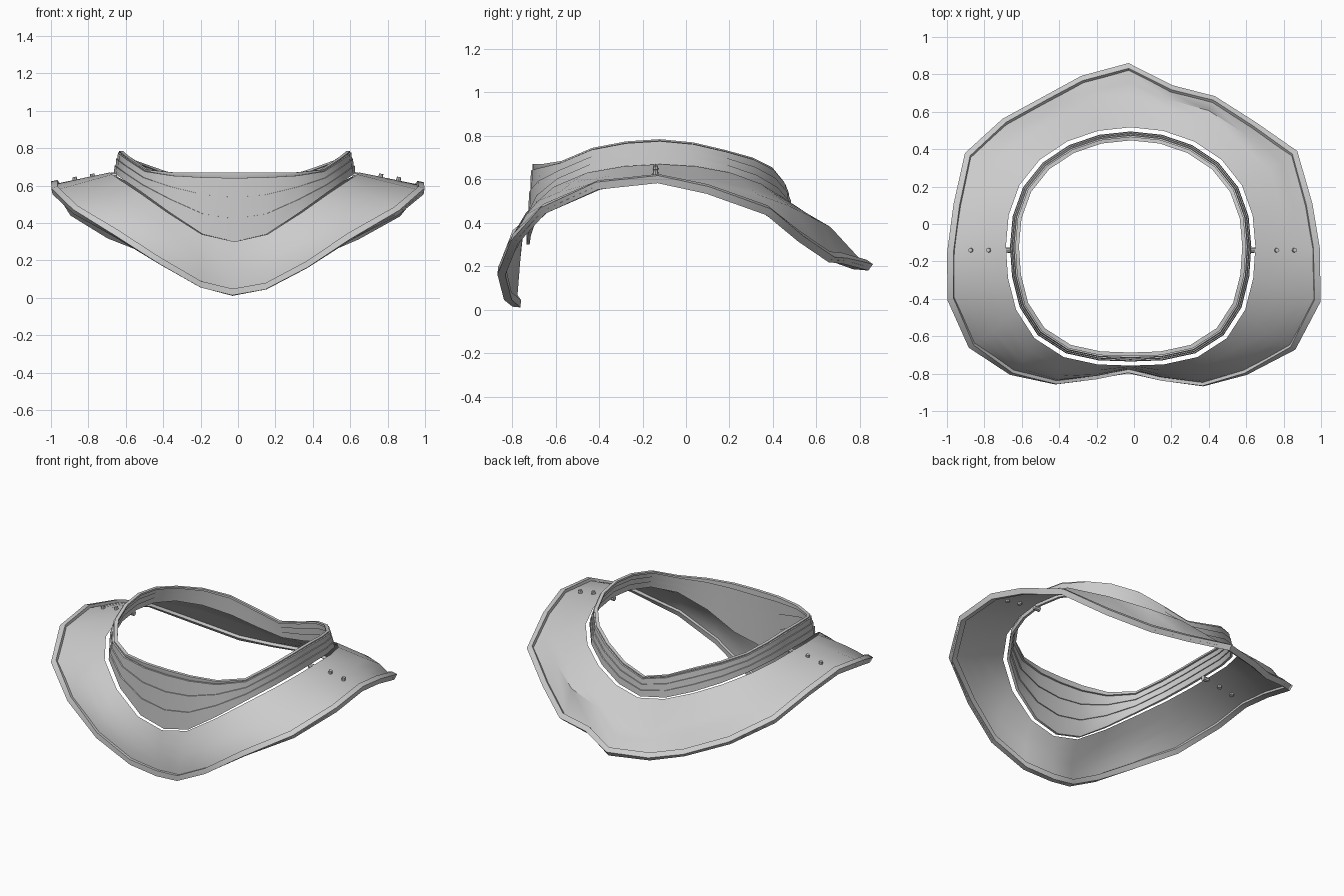
import bpy, bmesh
from math import sin, cos, pi, radians
from mathutils import Vector

cube = bpy.data.objects.get("Cube")
if cube:
    bpy.data.objects.remove(cube, do_unlink=True)

grey = bpy.data.materials.new("light grey")
grey.use_nodes = True
colour = (0.6, 0.6, 0.6, 1)
grey.diffuse_color = colour
grey.node_tree.nodes["Principled BSDF"].inputs["Base Color"].default_value = colour
N = 24


def finish(bm, name, angle=30):
    mesh = bpy.data.meshes.new(name)
    bm.to_mesh(mesh)
    bm.free()
    mesh.materials.append(grey)
    obj = bpy.data.objects.new(name, mesh)
    bpy.context.collection.objects.link(obj)
    bpy.ops.object.select_all(action="DESELECT")
    obj.select_set(True)
    bpy.context.view_layer.objects.active = obj
    bpy.ops.object.shade_smooth_by_angle(angle=radians(angle))
    return obj


def loft(name, loops, closed=False, angle=30):
    """Skin a stack of closed loops with quads."""
    bm = bmesh.new()
    rows = [[bm.verts.new(p) for p in loop] for loop in loops]
    pairs = list(zip(rows, rows[1:] + rows[:1])) if closed else list(zip(rows, rows[1:]))
    for a, b in pairs:
        for i in range(N):
            j = (i + 1) % N
            bm.faces.new((a[i], a[j], b[j], b[i]))
    bmesh.ops.recalc_face_normals(bm, faces=bm.faces)
    return finish(bm, name, angle)


# Heights of the neckline, front to back, mirrored to the other side
low = [.30, .34, .455, .565, .63, .66, .67, .66, .63, .58, .52, .46, .43]
high = [.67, .67, .67, .685, .745, .775, .785, .77, .735, .70, .655, .59, .545]


def neck_loop(radius, level):
    """Oval around the neck, squarer at the front than at the back."""
    points = []
    for i in range(N):
        t = 2 * pi * i / N
        k = min(i, N - i)
        r = 1 + (.06 + .042 * cos(t)) * sin(2 * t) ** 2
        points.append(Vector((-.018 + radius * r * sin(t),
                              -.12 - (radius - .03) * r * cos(t),
                              low[k] + (high[k] - low[k]) * level)))
    return points


# Outer hem, counterclockwise from the front
hem = [Vector(p) for p in (
    (-.03, -.78, .012), (.15, -.82, .045), (.37, -.85, .16), (.6, -.79, .31),
    (.86, -.66, .455), (.995, -.41, .57), (.99, -.13, .6), (.95, .1, .55),
    (.87, .38, .45), (.65, .53, .325), (.43, .67, .23), (.2, .73, .225),
    (-.03, .85, .195), (-.28, .78, .2), (-.46, .68, .235), (-.7, .55, .33),
    (-.9, .37, .455), (-.96, .1, .55), (-.995, -.15, .605), (-.995, -.4, .57),
    (-.88, -.65, .46), (-.66, -.79, .33), (-.42, -.84, .18), (-.2, -.81, .055))]

# Shoulder sheet, creased into a raised fold at the back
inner = neck_loop(.667, 0)
crease, fold_end = .72, .88
folds = {8: .03, 9: .08, 10: .10, 11: .09, 13: .02, 14: .05, 15: .04}


def sheet_loop(f):
    points = []
    for i in range(N):
        p = inner[i].lerp(hem[i], f)
        rise = min(f / crease, (fold_end - f) / (fold_end - crease))
        p.z += folds.get(i, 0) * max(0, rise)
        front = max(0, cos(2 * pi * i / N)) * abs(sin(4 * pi * i / N))
        p.y -= .05 * front * sin(pi * f)
        points.append(p)
    return points


sheet = [sheet_loop(f) for f in (0, .25, .5, crease, fold_end, 1)]
loft("shoulder_sheet", sheet, angle=40)

# Raised square edging along the hem
corners = [[], [], [], []]
for i in range(N):
    along = (hem[(i + 1) % N] - hem[i - 1]).normalized()
    inward = (sheet[-2][i] - hem[i]).normalized()
    up = along.cross(inward).normalized()
    for loop, (a, b) in zip(corners, ((0, -.018), (0, .018), (.035, .018), (.035, -.018))):
        loop.append(hem[i] + inward * a + up * b)
loft("hem_edging", corners, closed=True)

# Collar of three stepped bands, then its narrow lip
bands = ((0, .33, .645), (.33, .64, .636), (.64, .92, .627))
for n, (bottom, top, r) in enumerate(bands, 1):
    loft(f"collar_band_{n}", [neck_loop(r, bottom), neck_loop(r - .003, top),
                              neck_loop(r - .018, top), neck_loop(r - .015, bottom)],
         closed=True)
loft("collar_lip", [neck_loop(.612, .9), neck_loop(.617, .94), neck_loop(.617, 1),
                    neck_loop(.597, 1), neck_loop(.597, .9)], closed=True)


def stud(name, location, axis, radius=.014, depth=.03):
    bm = bmesh.new()
    turn = Vector((0, 0, 1)).rotation_difference(Vector(axis)).to_matrix().to_4x4()
    bmesh.ops.create_cone(bm, cap_ends=True, segments=8, radius1=radius,
                          radius2=radius * .8, depth=depth, matrix=turn)
    bmesh.ops.translate(bm, verts=bm.verts, vec=location)
    finish(bm, name)


# Shoulder studs and the pins joining collar to sheet
for side, name in ((1, "left"), (-1, "right")):
    for n, x in enumerate((.77, .865), 1):
        stud(f"{name}_stud_{n}", (side * x - .007, -.14, .668 - (x - .66) * .18),
             (side * .2, 0, 1))
    stud(f"{name}_collar_pin", (side * .65 - .018, -.14, .655), (side, 0, 0), .016, .04)
